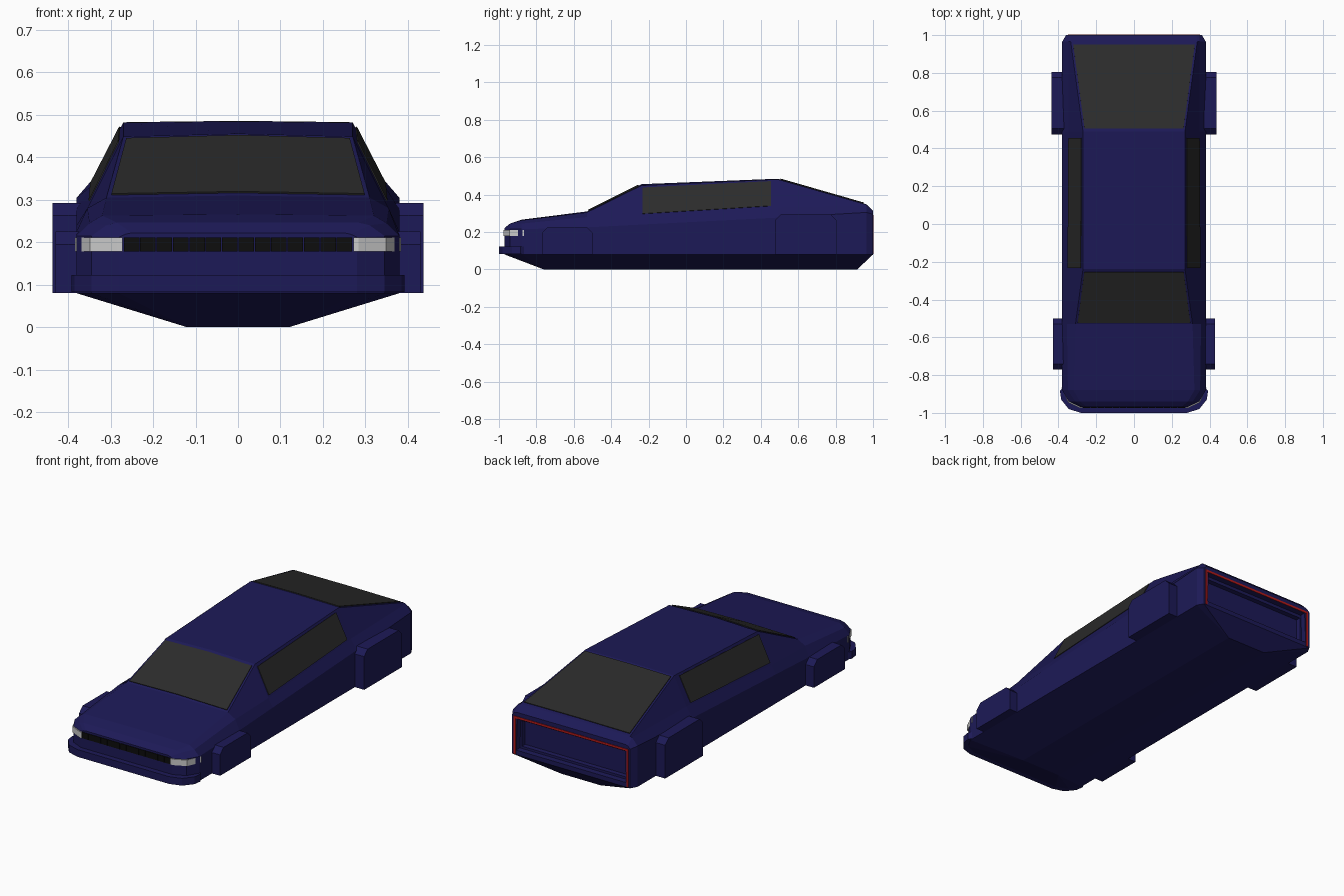
import bpy, bmesh
from mathutils import Vector

if "Cube" in bpy.data.objects:
    bpy.data.objects.remove(bpy.data.objects["Cube"])


def mat(name, c):
    m = bpy.data.materials.new(name)
    m.diffuse_color = (*c, 1)
    m.use_nodes = True
    m.node_tree.nodes["Principled BSDF"].inputs["Base Color"].default_value = m.diffuse_color
    return m


NAVY = mat("navy_paint", (0.012, 0.01, 0.095))
GLASS = mat("dark_glass", (0.024, 0.024, 0.024))
BLACK = mat("black_trim", (0.004, 0.004, 0.004))
LAMP = mat("lamp_grey", (0.6, 0.6, 0.6))
RED = mat("red_strip", (0.45, 0.01, 0.01))


def finish(bm, name, m):
    bmesh.ops.recalc_face_normals(bm, faces=bm.faces)
    me = bpy.data.meshes.new(name)
    bm.to_mesh(me)
    bm.free()
    ob = bpy.data.objects.new(name, me)
    bpy.context.collection.objects.link(ob)
    me.materials.append(m)
    return ob


def prism(name, pts, push, m):
    """Closed polygon of 3D points extruded along a vector."""
    bm = bmesh.new()
    f = bm.faces.new([bm.verts.new(p) for p in pts])
    r = bmesh.ops.extrude_face_region(bm, geom=[f])
    vs = [v for v in r["geom"] if isinstance(v, bmesh.types.BMVert)]
    bmesh.ops.translate(bm, verts=vs, vec=push)
    return finish(bm, name, m)


def box(name, x0, x1, y0, y1, z0, z1, m):
    return prism(name, [(x0, y0, z0), (x1, y0, z0), (x1, y1, z0), (x0, y1, z0)],
                 Vector((0, 0, z1 - z0)), m)


def mirrored(pts):
    return pts + [(-x, y) for x, y in reversed(pts)]


# Body: lofted stations (y, side width, shoulder z, belt x/z, top x/z, centre z)
stations = [
    (-0.97, .28, .212, .265, .219, .25, .222, .222),
    (-0.94, .345, .215, .31, .24, .285, .246, .246),
    (-0.88, .38, .215, .35, .245, .32, .263, .266),
    (-0.53, .38, .225, .355, .28, .31, .305, .31),
    (-0.238, .38, .24, .352, .285, .27, .449, .456),
    (0.49, .38, .277, .346, .332, .27, .482, .485),
    (0.965, .38, .305, .347, .343, .335, .347, .348),
    (1.0, .36, .295, .345, .31, .33, .314, .315),
]
bm = bmesh.new()
rings = []
for y, w, zs, xb, zb, xt, zt, zc in stations:
    half = [(w, .08), (w, zs), (xb, zb), (xt, zt)]
    prof = half + [(0, zc)] + [(-x, z) for x, z in reversed(half)]
    rings.append([bm.verts.new((x, y, z)) for x, z in prof])
for a, b in zip(rings, rings[1:]):
    for i in range(len(a)):
        j = (i + 1) % len(a)
        bm.faces.new((a[i], a[j], b[j], b[i]))
bm.faces.new(rings[0])
tail = bm.faces.new(rings[-1])
bmesh.ops.recalc_face_normals(bm, faces=bm.faces)
# Stepped recess in the tail
for thick, depth in ((.035, 0), (.002, -.03), (.018, 0), (.002, -.025)):
    bmesh.ops.inset_region(bm, faces=[tail], thickness=thick, depth=depth)
finish(bm, "body", NAVY)

# Underbody: tapered hull below the sills
bm = bmesh.new()
for x, y in mirrored([(.28, -.97), (.345, -.94), (.38, -.88), (.38, .965), (.36, 1.0)]):
    bm.verts.new((x, y, .08))
for x, y in mirrored([(.12, -.76), (.12, .915)]):
    bm.verts.new((x, y, 0))
bmesh.ops.convex_hull(bm, input=bm.verts)
finish(bm, "underbody", NAVY)


# Front and rear glass: slightly crowned sheets lying on the body
def crowned_glass(name, lower, upper):
    bm = bmesh.new()
    rows = [[bm.verts.new((s * x, y, zc if s == 0 else z)) for s in (-1, 0, 1)]
            for x, y, z, zc in (lower, upper)]
    for i in (0, 1):
        bm.faces.new((rows[0][i], rows[0][i + 1], rows[1][i + 1], rows[1][i]))
    ob = finish(bm, name, GLASS)
    ob.modifiers.new("thickness", "SOLIDIFY").thickness = .004
    ob.modifiers["thickness"].offset = 0


crowned_glass("windscreen", (.298, -.522, .313, .318), (.263, -.255, .444, .451))
crowned_glass("rear_window", (.322, .95, .354, .356), (.262, .505, .481, .484))

for s, side in ((1, "right"), (-1, "left")):
    # Side windows
    prism(side + "_side_window",
          [(s * .349, -.232, .297), (s * .280, -.232, .437),
           (s * .277, .455, .471), (s * .345, .455, .339)],
          Vector((s * .003, 0, .0015)), GLASS)
    # Flared wheel covers, bevelled in side profile
    for part, y0, y1, top, out in (("front", -.77, -.5, .225, .43),
                                   ("rear", .475, .805, .293, .437)):
        c = .03
        pts = [(y0, .08), (y1, .08), (y1, top - c), (y1 - c, top),
               (y0 + c, top), (y0, top - c)]
        prism(f"{side}_{part}_wheel_cover", [(s * .34, y, z) for y, z in pts],
              Vector((s * (out - .34), 0, 0)), NAVY)
    # Wrap-around headlights
    prism(side + "_headlight",
          [(s * x, y, .178) for x, y in
           [(.272, -.975), (.284, -.975), (.349, -.944), (.384, -.865),
            (.36, -.865), (.33, -.92), (.272, -.95)]],
          Vector((0, 0, .033)), LAMP)
    # Upright parts of the tail strip
    x = sorted((s * .338, s * .35))
    box(side + "_tail_strip", *x, .99, 1.003, .083, .287, RED)

box("upper_tail_strip", -.35, .35, .99, 1.003, .28, .292, RED)

# Grille cells
cells = 14
pitch = .54 / cells
for i in range(cells):
    x = -.27 + i * pitch
    box("grille_cell", x + .001, x + pitch - .001, -.974, -.96, .178, .211, BLACK)

# Front bumper wrapping round the nose
outline = mirrored([(.28, -1.0), (.345, -.98), (.385, -.93), (.392, -.885), (.375, -.86)])
prism("front_bumper", [(x, y, .083) for x, y in outline], Vector((0, 0, .04)), NAVY)
